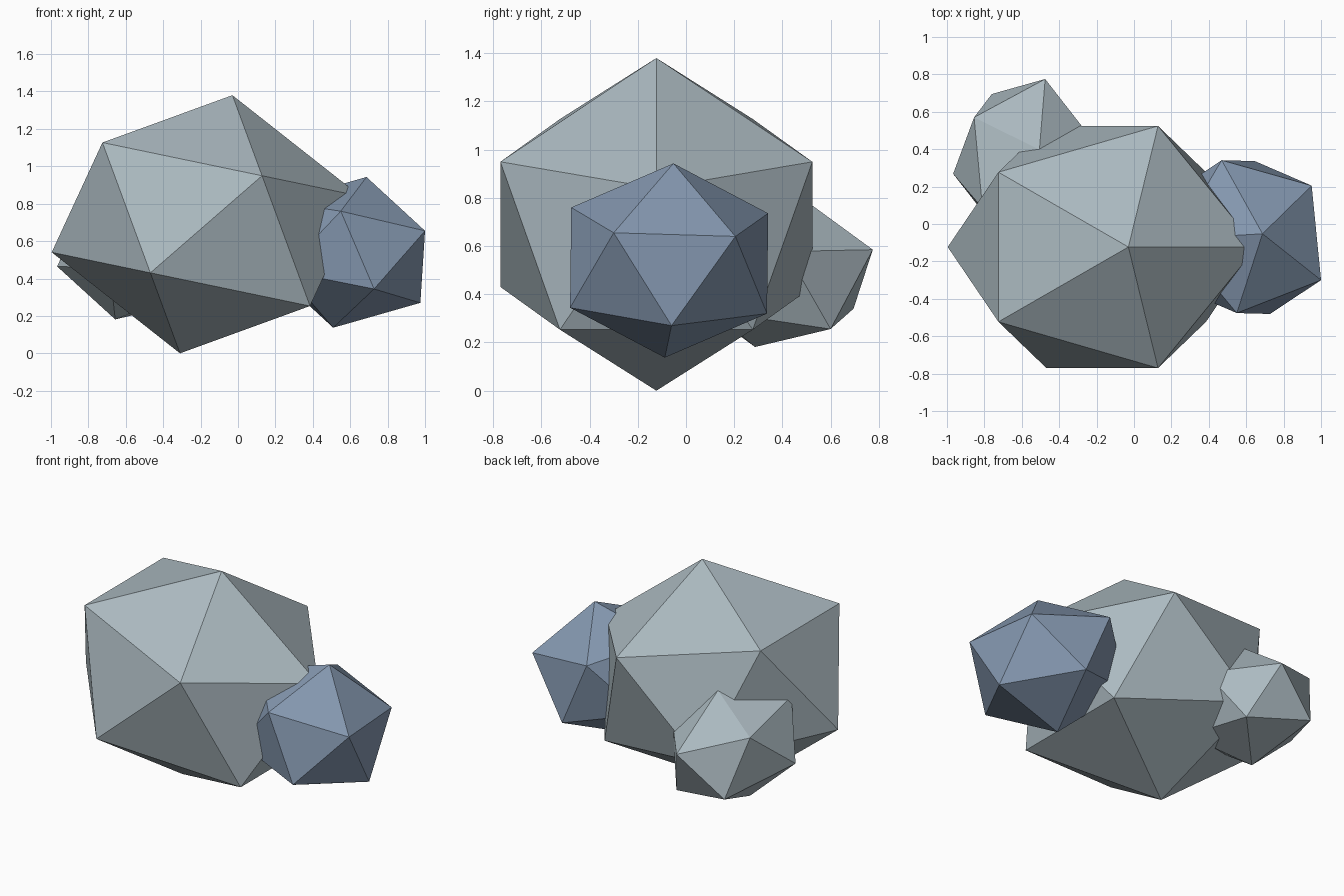
import bpy, bmesh
from mathutils import Matrix, Vector

if "Cube" in bpy.data.objects:
    bpy.data.objects.remove(bpy.data.objects["Cube"])


def material(name, rgb):
    m = bpy.data.materials.new(name)
    m.diffuse_color = (*rgb, 1.0)
    m.use_nodes = True
    m.node_tree.nodes["Principled BSDF"].inputs["Base Color"].default_value = m.diffuse_color
    return m


grey = material("grey stone", (0.41, 0.49, 0.53))
blue = material("blue stone", (0.235, 0.315, 0.435))


def boulder(name, centre, corners, mat):
    """Stretched icosahedron whose first face has the given corner offsets."""
    bm = bmesh.new()
    bmesh.ops.create_icosphere(bm, subdivisions=1, radius=1.0)
    bm.faces.ensure_lookup_table()
    source = Matrix([v.co for v in bm.faces[0].verts]).transposed()
    target = Matrix([Vector(c) for c in corners]).transposed()
    fit = target @ source.inverted()
    for v in bm.verts:
        v.co = fit @ v.co
    bmesh.ops.recalc_face_normals(bm, faces=bm.faces)
    mesh = bpy.data.meshes.new(name)
    bm.to_mesh(mesh)
    bm.free()
    mesh.materials.append(mat)
    obj = bpy.data.objects.new(name, mesh)
    obj.location = centre
    bpy.context.collection.objects.link(obj)


# Large central rock, tipped slightly to the right
boulder("large_rock", (-0.17, -0.123, 0.69),
        [(0.14, 0, 0.69), (-0.555, 0.40, 0.437), (-0.555, -0.40, 0.437)], grey)

# Blue rock leaning against the right side
boulder("blue_rock", (0.598, -0.07, 0.54),
        [(0.402, -0.23, 0.115), (0.352, 0.275, 0.10), (0.377, 0.01, -0.27)], blue)

# Small rock at the back left
boulder("small_rock", (-0.581, 0.342, 0.521),
        [(0.106, 0.433, 0.064), (-0.179, 0.353, -0.181), (-0.274, 0.228, 0.193)], grey)
